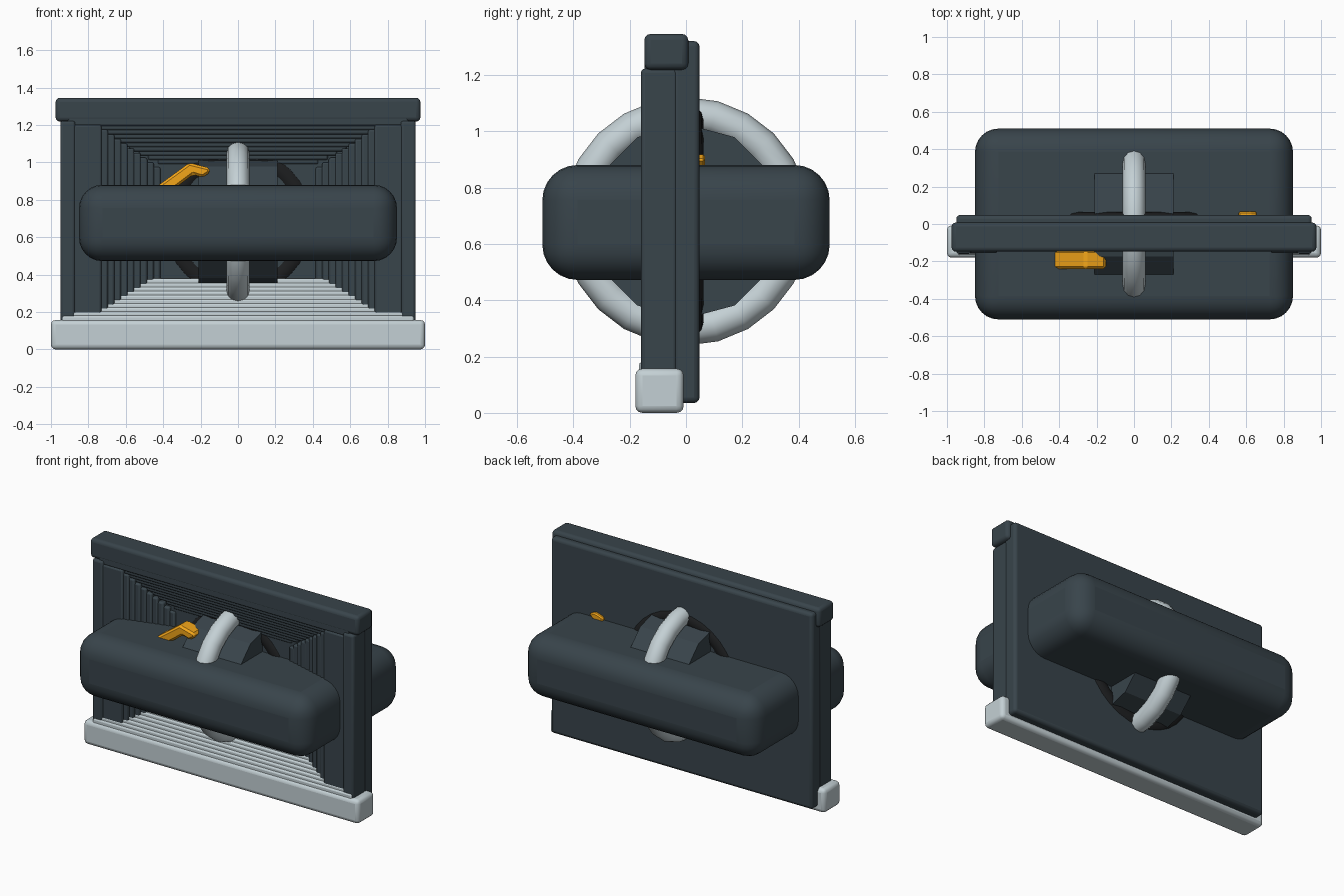
import bpy, bmesh, math
from mathutils import Vector

if "Cube" in bpy.data.objects:
    bpy.data.objects.remove(bpy.data.objects["Cube"])


def material(name, rgb):
    m = bpy.data.materials.new(name)
    m.diffuse_color = (*rgb, 1)
    m.use_nodes = True
    m.node_tree.nodes["Principled BSDF"].inputs["Base Color"].default_value = m.diffuse_color
    return m


SLATE = material("slate", (0.04, 0.058, 0.07))
PALE = material("pale_grey", (0.55, 0.63, 0.66))
BLACK = material("black", (0.012, 0.013, 0.014))
ORANGE = material("orange", (0.9, 0.38, 0.01))


def finish(ob, name, mat, smooth=True):
    ob.name = name
    ob.data.materials.append(mat)
    bpy.ops.object.select_all(action='DESELECT')
    ob.select_set(True)
    bpy.context.view_layer.objects.active = ob
    if smooth:
        bpy.ops.object.shade_smooth_by_angle(angle=math.radians(40))
    return ob


def box(name, x, y, z, mat, bevel=0.015, segments=3):
    """Rounded box from (min, max) ranges."""
    bpy.ops.mesh.primitive_cube_add(size=1)
    ob = bpy.context.object
    for v in ob.data.vertices:
        v.co = Vector([r[0] + (c + 0.5) * (r[1] - r[0]) for c, r in zip(v.co, (x, y, z))])
    mod = ob.modifiers.new("round", 'BEVEL')
    mod.width, mod.segments = bevel, segments
    return finish(ob, name, mat)


def lerp(a, b, t):
    return a + (b - a) * t


CZ = 0.68

# back panel and outer frame bars
box("back_panel", (-0.95, 0.95), (-0.05, 0.048), (0.035, 1.32), SLATE, 0.02)
box("top_bar", (-0.975, 0.975), (-0.148, 0.008), (1.218, 1.345), SLATE, 0.022)
box("bottom_bar", (-1, 1), (-0.18, -0.008), (0, 0.157), PALE, 0.025)
for s, side in ((-1, "left"), (1, "right")):
    box(side + "_post", sorted((s * 0.87, s * 0.95)), (-0.16, -0.03), (0.1, 1.222), SLATE)

# stepped funnel: each step is further in and further back
STEPS = 10
for i in range(STEPS):
    t = i / (STEPS - 1)
    front = lerp(-0.155, -0.065, t)
    z = lerp(1.195, 0.99, t)
    half = 0.91 if i == 0 else lerp(0.88, 0.43, t)
    box(f"top_step_{i}", (-half, half), (front + 0.008, -0.02), (z, z + 0.05), SLATE, 0.01, 2)
    z = lerp(0.18, 0.378, t)
    half = lerp(0.94, 0.55, t)
    box(f"bottom_step_{i}", (-half, half), (front - 0.012, -0.02), (z - 0.05, z), PALE, 0.01, 2)
    inner = lerp(0.73, 0.415, t)
    outer = 0.88 if i == 0 else inner + 0.06
    for s, side in ((-1, "left"), (1, "right")):
        box(f"{side}_step_{i}", sorted((s * inner, s * outer)), (front, -0.02),
            (lerp(0.15, 0.37, t), lerp(1.2, 0.975, t)), SLATE, 0.01, 2)

# large rounded block passing through the panel
box("main_block", (-0.85, 0.85), (-0.51, 0.51), (0.472, 0.88), SLATE, 0.125, 6)

# twelve-sided hub along x
bpy.ops.mesh.primitive_cylinder_add(vertices=12, radius=0.345, depth=0.424,
                                    location=(0, 0, CZ), rotation=(0, math.pi / 2, 0))
finish(bpy.context.object, "hub", SLATE, False)

# pale ring around the hub
bpy.ops.mesh.primitive_torus_add(major_radius=0.38, minor_radius=0.061, major_segments=24,
                                 minor_segments=12, location=(0, 0, CZ),
                                 rotation=(0, math.pi / 2, 0))
finish(bpy.context.object, "hub_ring", PALE)

# dark ring set into the panel
bpy.ops.mesh.primitive_torus_add(major_radius=0.36, minor_radius=0.063, major_segments=32,
                                 minor_segments=12, location=(0, 0, CZ),
                                 rotation=(math.pi / 2, 0, 0))
finish(bpy.context.object, "panel_ring", BLACK)


def slab(name, profile, y0, y1, mat, bevel):
    """Extrude an x-z outline from y0 to y1."""
    bm = bmesh.new()
    face = bm.faces.new([bm.verts.new((x, y0, z)) for x, z in profile])
    ext = bmesh.ops.extrude_face_region(bm, geom=[face])
    for v in ext["geom"]:
        if isinstance(v, bmesh.types.BMVert):
            v.co.y = y1
    bmesh.ops.recalc_face_normals(bm, faces=bm.faces)
    me = bpy.data.meshes.new(name)
    bm.to_mesh(me)
    bm.free()
    ob = bpy.data.objects.new(name, me)
    bpy.context.collection.objects.link(ob)
    mod = ob.modifiers.new("chamfer", 'BEVEL')
    mod.width, mod.segments = bevel, 1
    return finish(ob, name, mat, False)


# orange hook on the front, small orange tip on the back
slab("front_hook", [(-0.45, 0.86), (-0.26, 0.998), (-0.15, 0.97), (-0.15, 0.945),
                    (-0.19, 0.92), (-0.24, 0.935), (-0.34, 0.86)], -0.24, -0.14, ORANGE, 0.02)
slab("back_tip", [(0.56, 0.86), (0.62, 0.86), (0.66, 0.9), (0.62, 0.92), (0.56, 0.9)],
     0.03, 0.068, ORANGE, 0.008)
